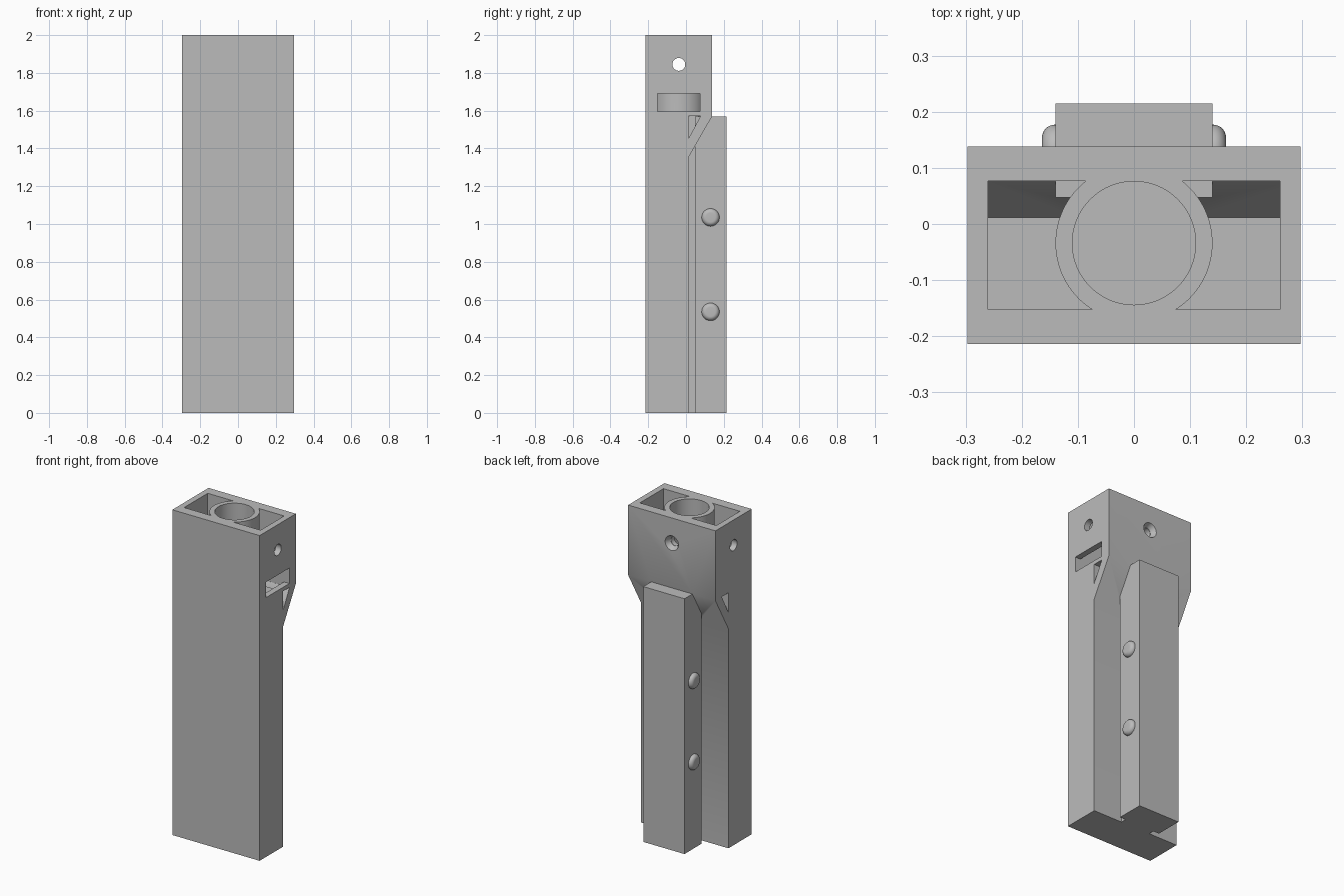
import bpy, bmesh, math
from mathutils import Matrix, Vector

if "Cube" in bpy.data.objects:
    bpy.data.objects.remove(bpy.data.objects["Cube"], do_unlink=True)

grey = bpy.data.materials.new("plain_grey")
grey.use_nodes = True
COLOUR = (0.5, 0.5, 0.5, 1)
grey.diffuse_color = COLOUR
grey.node_tree.nodes["Principled BSDF"].inputs["Base Color"].default_value = COLOUR

HALF_X, FRONT, BACK = 0.297, -0.214, 0.138
STEP_Y, FLOOR, TOP = 0.012, 1.57, 2.0
BORE_Y, HOLE_Z, POST_X = -0.034, 1.845, 0.14


def make(name, bm):
    bmesh.ops.recalc_face_normals(bm, faces=bm.faces)
    mesh = bpy.data.meshes.new(name)
    bm.to_mesh(mesh)
    bm.free()
    mesh.materials.append(grey)
    obj = bpy.data.objects.new(name, mesh)
    bpy.context.collection.objects.link(obj)
    return obj


def prism(name, points, axis, start, end):
    """Extrude a closed outline: (y, z) along X or (x, y) along Z."""
    bm = bmesh.new()
    place = (lambda a, b: (start, a, b)) if axis == "X" else (lambda a, b: (a, b, start))
    face = bm.faces.new([bm.verts.new(place(a, b)) for a, b in points])
    moved = bmesh.ops.extrude_face_region(bm, geom=[face])["geom"]
    step = Vector((end - start, 0, 0)) if axis == "X" else Vector((0, 0, end - start))
    bmesh.ops.translate(bm, vec=step, verts=[v for v in moved if isinstance(v, bmesh.types.BMVert)])
    return make(name, bm)


def box(name, x, y, z):
    return prism(name, [(x[0], y[0]), (x[1], y[0]), (x[1], y[1]), (x[0], y[1])], "Z", *z)


def rod(name, start, end, r1, r2=None):
    """Round bar or cone between two points."""
    a, b = Vector(start), Vector(end)
    turn = (b - a).to_track_quat("Z", "Y").to_matrix().to_4x4()
    bm = bmesh.new()
    bmesh.ops.create_cone(bm, cap_ends=True, segments=64, radius1=r1,
                          radius2=r1 if r2 is None else r2, depth=(b - a).length,
                          matrix=Matrix.Translation((a + b) / 2) @ turn)
    return make(name, bm)


def combine(target, tool, operation):
    mod = target.modifiers.new(operation, "BOOLEAN")
    mod.operation, mod.solver, mod.object = operation, "EXACT", tool
    bpy.context.view_layer.objects.active = target
    bpy.ops.object.modifier_apply(modifier=mod.name)
    bpy.data.objects.remove(tool, do_unlink=True)


def smooth(obj):
    bpy.ops.object.select_all(action="DESELECT")
    obj.select_set(True)
    bpy.context.view_layer.objects.active = obj
    bpy.ops.object.shade_smooth_by_angle(angle=math.radians(30))


# Main housing with a sloped overhang at the back
housing = prism("housing", [(FRONT, 0), (STEP_Y, 0), (STEP_Y, 1.35), (BACK, FLOOR),
                            (BACK, TOP), (FRONT, TOP)], "X", -HALF_X, HALF_X)

# Triangular drain openings through both side walls
for side in (-1, 1):
    wedge = prism("wedge_cutter", [(STEP_Y, 1.45), (0.077, FLOOR + 0.001),
                                   (STEP_Y, FLOOR + 0.001)], "X", side * 0.098, side * 0.4)
    combine(housing, wedge, "DIFFERENCE")

# Back rail on a narrower neck
rail_y, rail_back, neck_x = 0.047, 0.215, 0.1
half = [(neck_x, -0.05), (neck_x, rail_y), (POST_X, rail_y), (POST_X, rail_back)]
outline = half + [(-x, y) for x, y in reversed(half)]
combine(housing, prism("rail", outline, "Z", 0, FLOOR), "UNION")

# Top pockets around a round socket wall
pocket = box("pocket_cutter", (-0.26, 0.26), (-0.152, 0.077), (FLOOR, 2.1))
combine(pocket, rod("socket_wall", (0, BORE_Y, 1.4), (0, BORE_Y, 2.2), POST_X), "DIFFERENCE")
combine(housing, pocket, "DIFFERENCE")
combine(housing, rod("bore_cutter", (0, BORE_Y, FLOOR), (0, BORE_Y, 2.1), 0.11), "DIFFERENCE")

# Cross pin hole, countersunk back screw hole and side slot
combine(housing, rod("pin_cutter", (-0.4, -0.038, HOLE_Z), (0.4, -0.038, HOLE_Z), 0.034), "DIFFERENCE")
combine(housing, rod("screw_cutter", (0, 0, HOLE_Z), (0, 0.2, HOLE_Z), 0.028), "DIFFERENCE")
combine(housing, rod("sink_cutter", (0, 0.105, HOLE_Z), (0, 0.14, HOLE_Z), 0.03, 0.046), "DIFFERENCE")
combine(housing, box("slot_cutter", (0.24, 0.4), (-0.151, 0.075), (1.595, 1.69)), "DIFFERENCE")
smooth(housing)

# Rounded buttons on both sides of the rail
for side, label in ((1, "left"), (-1, "right")):
    for z, level in ((0.535, "lower"), (1.035, "upper")):
        button = rod(f"{label}_{level}_button", (side * 0.13, 0.13, z), (side * 0.164, 0.13, z), 0.047)
        bm = bmesh.new()
        bm.from_mesh(button.data)
        rim = [e for e in bm.edges if all(abs(v.co.x) > 0.16 for v in e.verts)]
        bmesh.ops.bevel(bm, geom=rim, offset=0.023, segments=8, profile=0.5, affect="EDGES")
        bm.to_mesh(button.data)
        bm.free()
        smooth(button)
